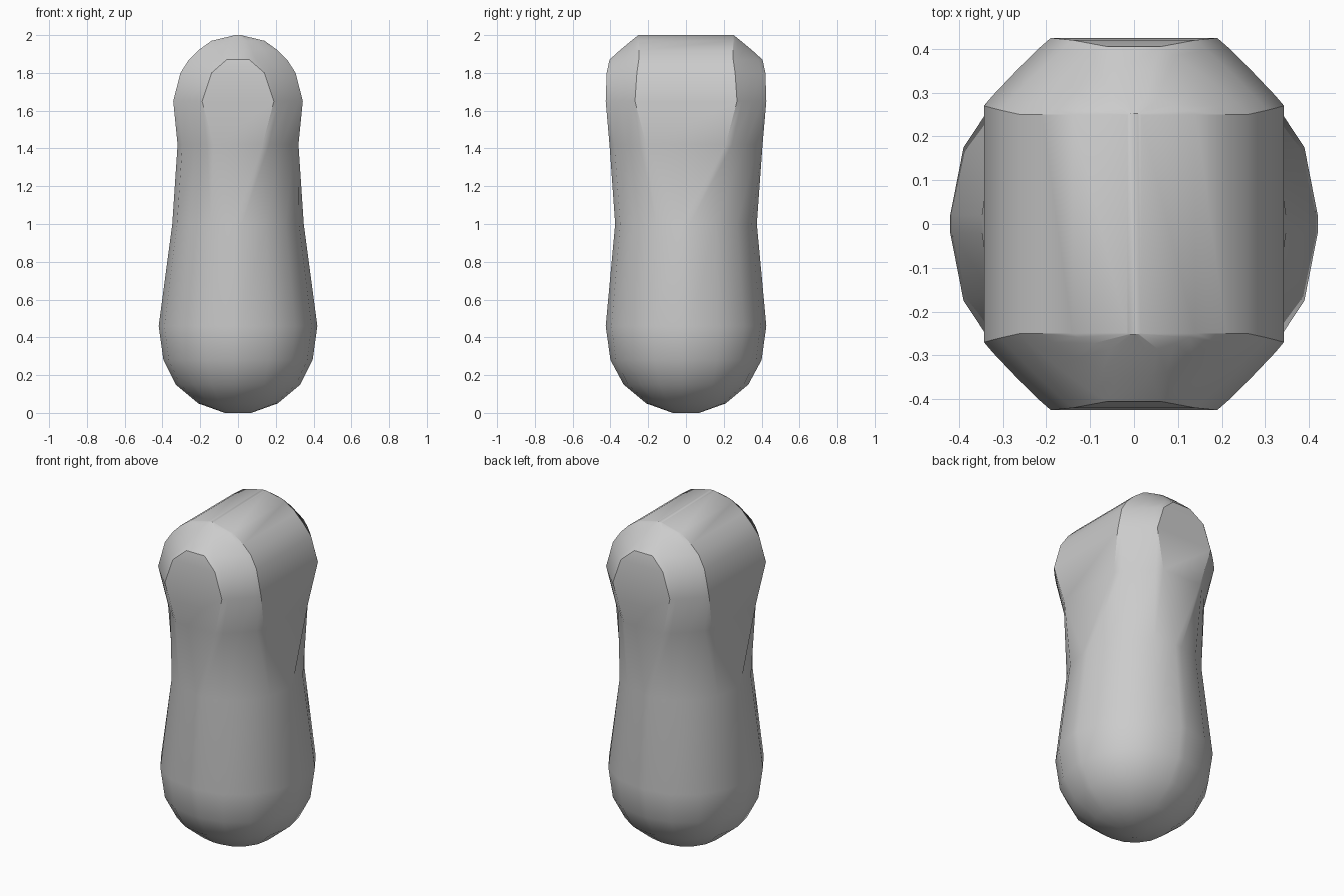
import bpy, bmesh
from math import cos, sin, pi, radians

cube = bpy.data.objects.get("Cube")
if cube:
    bpy.data.objects.remove(cube, do_unlink=True)

# One plain grey
grey = bpy.data.materials.new("plain_grey")
grey.use_nodes = True
grey.diffuse_color = (0.6, 0.6, 0.6, 1)
grey.node_tree.nodes["Principled BSDF"].inputs["Base Color"].default_value = (0.6, 0.6, 0.6, 1)

ARC = 4  # segments per corner


def section(bm, z, hx, hy, cx, cy, p):
    """Half sizes hx, hy; flat half lengths cx, cy; corner round (p=1) to chamfered (p=2)."""
    ring = []
    for q, (sx, sy) in enumerate(((1, 1), (-1, 1), (-1, -1), (1, -1))):
        for i in range(ARC + 1):
            t = pi / 2 * (q + i / ARC)
            ring.append(bm.verts.new((sx * (cx + (hx - cx) * abs(cos(t)) ** p),
                                      sy * (cy + (hy - cy) * abs(sin(t)) ** p), z)))
    return ring


# Round base, narrow waist, barrel-shaped top with chamfered ends, lying front to back
LEVELS = (
    (0.00, 0.07, 0.07, 0.01, 0.01, 1),
    (0.05, 0.21, 0.21, 0.02, 0.02, 1),
    (0.15, 0.33, 0.33, 0.02, 0.02, 1),
    (0.28, 0.395, 0.40, 0.02, 0.02, 1),
    (0.46, 0.42, 0.425, 0.02, 0.02, 1),
    (1.00, 0.348, 0.375, 0.02, 0.02, 1),
    (1.42, 0.32, 0.405, 0.13, 0.21, 1.8),
    (1.65, 0.343, 0.425, 0.19, 0.27, 1.9),
    (1.80, 0.305, 0.42, 0.14, 0.26, 1.9),
    (1.87, 0.26, 0.405, 0.06, 0.25, 1.8),
    (1.92, 0.21, 0.35, 0.04, 0.25, 1.7),
    (1.97, 0.14, 0.29, 0.03, 0.25, 1.6),
    (2.00, 0.015, 0.252, 0.005, 0.25, 1),
)

bm = bmesh.new()
rings = [section(bm, *level) for level in LEVELS]
n = len(rings[0])
for low, high in zip(rings, rings[1:]):
    for i in range(n):
        j = (i + 1) % n
        bm.faces.new((low[i], low[j], high[j], high[i]))
bm.faces.new(rings[0][::-1])
bm.faces.new(rings[-1])

mesh = bpy.data.meshes.new("body")
bm.to_mesh(mesh)
bm.free()
mesh.materials.append(grey)
body = bpy.data.objects.new("body", mesh)
bpy.context.collection.objects.link(body)

bpy.context.view_layer.objects.active = body
body.select_set(True)
bpy.ops.object.shade_smooth_by_angle(angle=radians(32))
